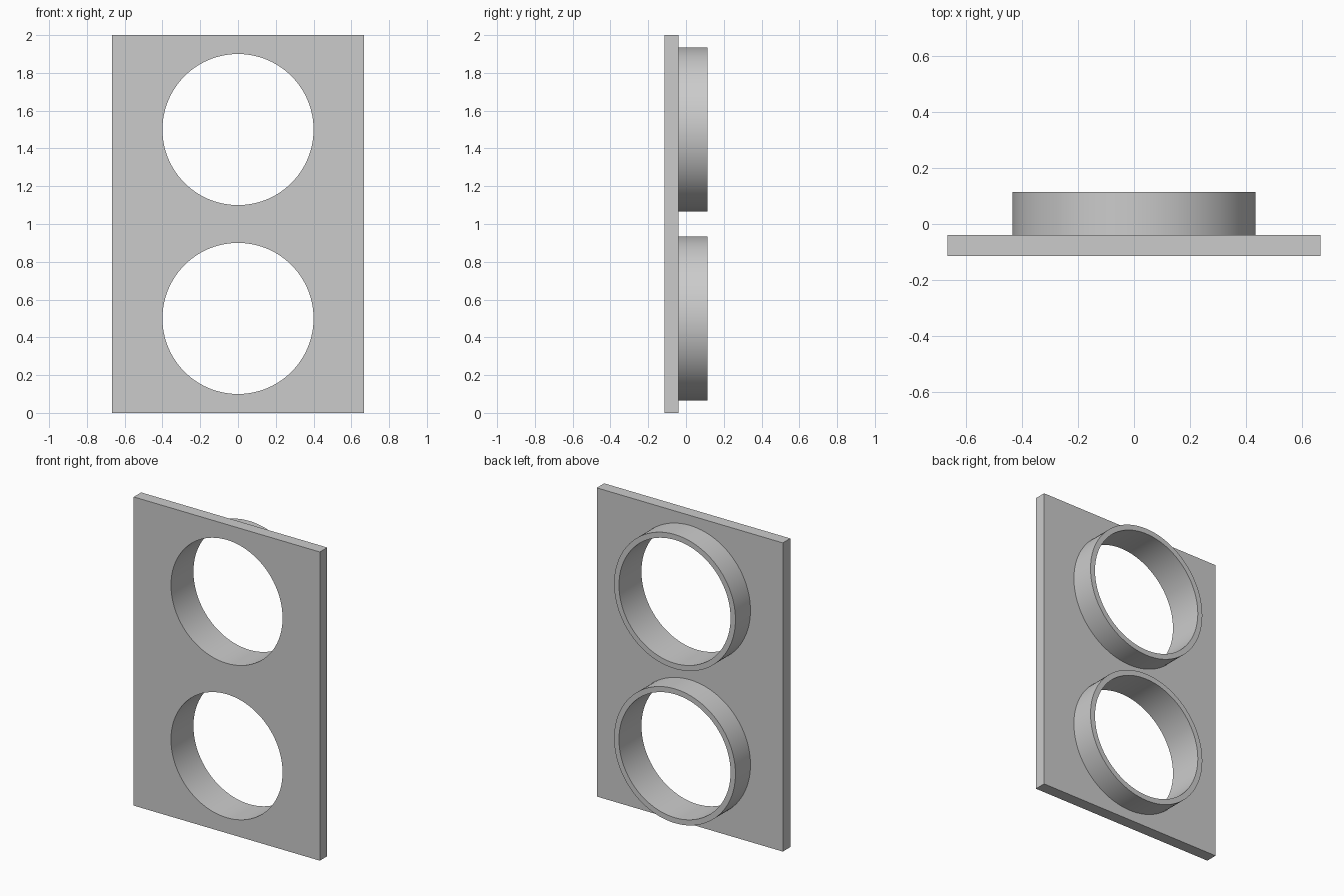
import bpy
import math

cube = bpy.data.objects.get("Cube")
if cube:
    bpy.data.objects.remove(cube, do_unlink=True)

# Overall sizes
WIDTH, HEIGHT = 1.334, 2.0
FRONT, PLATE_BACK, SLEEVE_BACK = -0.115, -0.039, 0.115
BORE_RADIUS, SLEEVE_RADIUS = 0.4, 0.435
CENTRES = (0.5, 1.5)

# Plain grey finish
grey = bpy.data.materials.new("plain_grey")
grey.use_nodes = True
colour = (0.6, 0.6, 0.6, 1)
grey.diffuse_color = colour
grey.node_tree.nodes["Principled BSDF"].inputs["Base Color"].default_value = colour


def cylinder(name, radius, y0, y1, z):
    """Cylinder along y, from y0 to y1."""
    bpy.ops.mesh.primitive_cylinder_add(
        vertices=96, radius=radius, depth=y1 - y0,
        location=(0, (y0 + y1) / 2, z), rotation=(math.pi / 2, 0, 0))
    obj = bpy.context.object
    obj.name = name
    obj.data.materials.append(grey)
    return obj


def combine(target, tool, operation):
    """Apply a boolean to the target and remove the tool."""
    mod = target.modifiers.new(operation.lower(), 'BOOLEAN')
    mod.operation = operation
    mod.solver = 'EXACT'
    mod.object = tool
    bpy.context.view_layer.objects.active = target
    bpy.ops.object.modifier_apply(modifier=mod.name)
    bpy.data.objects.remove(tool, do_unlink=True)


# Rectangular plate
bpy.ops.mesh.primitive_cube_add(size=1, location=(0, (FRONT + PLATE_BACK) / 2, HEIGHT / 2))
plate = bpy.context.object
plate.name = "plate_with_sleeves"
plate.scale = (WIDTH, PLATE_BACK - FRONT, HEIGHT)
bpy.ops.object.transform_apply(location=True, rotation=True, scale=True)
plate.data.materials.append(grey)

# Round sleeves behind the plate, then bores through both
for z in CENTRES:
    middle = (FRONT + PLATE_BACK) / 2
    combine(plate, cylinder("sleeve", SLEEVE_RADIUS, middle, SLEEVE_BACK, z), 'UNION')
    combine(plate, cylinder("bore", BORE_RADIUS, FRONT - 0.1, SLEEVE_BACK + 0.1, z), 'DIFFERENCE')

# Smooth curved walls, crisp edges
bpy.ops.object.select_all(action='DESELECT')
plate.select_set(True)
bpy.context.view_layer.objects.active = plate
bpy.ops.object.shade_smooth_by_angle(angle=math.radians(30))
